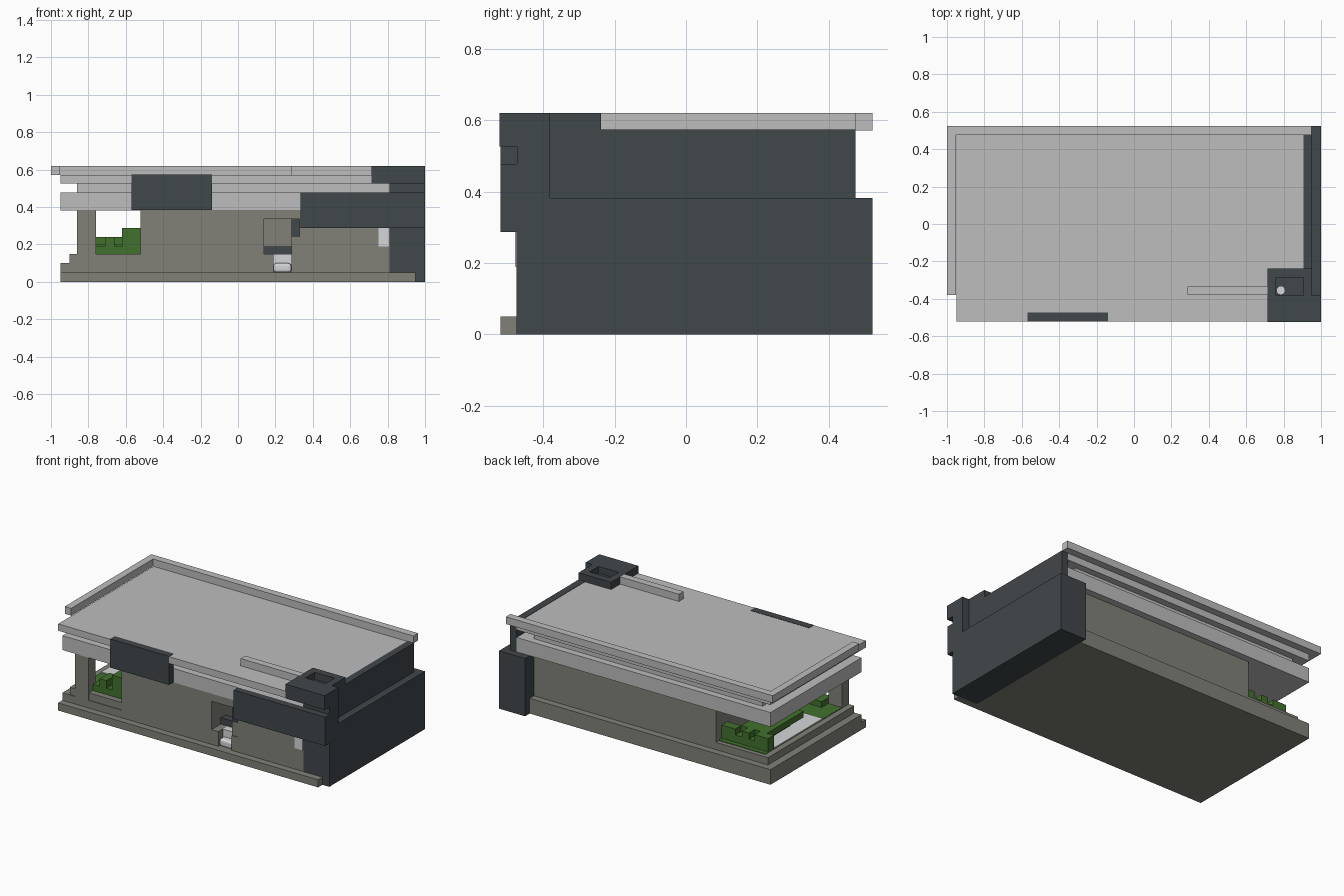
import bpy

old = bpy.data.objects.get("Cube")
if old:
    bpy.data.objects.remove(old, do_unlink=True)


def material(name, rgb):
    m = bpy.data.materials.new(name)
    m.use_nodes = True
    m.diffuse_color = (*rgb, 1)
    m.node_tree.nodes["Principled BSDF"].inputs["Base Color"].default_value = (*rgb, 1)
    return m


LIGHT = material("light grey", (0.51, 0.51, 0.51))
WALL = material("warm grey", (0.22, 0.22, 0.19))
DARK = material("charcoal", (0.053, 0.063, 0.07))
GREEN = material("garden green", (0.055, 0.165, 0.026))
PALE = material("pale grey", (0.66, 0.67, 0.69))


def box(name, x, y, z, mat, bevel=0):
    """Box given by its (low, high) range on each axis."""
    bpy.ops.mesh.primitive_cube_add(size=1, location=[(a + b) / 2 for a, b in (x, y, z)])
    ob = bpy.context.object
    ob.name = name
    ob.scale = [b - a for a, b in (x, y, z)]
    bpy.ops.object.transform_apply(location=False, rotation=False, scale=True)
    ob.data.materials.append(mat)
    if bevel:
        mod = ob.modifiers.new("rounding", "BEVEL")
        mod.width = bevel
        mod.segments = 3
    return ob


def cut(ob, name, x, y, z):
    """Cut a box-shaped opening."""
    cutter = box(name, x, y, z, ob.data.materials[0])
    cutter.hide_render = True
    mod = ob.modifiers.new(name, "BOOLEAN")
    mod.operation = "DIFFERENCE"
    mod.solver = "EXACT"
    mod.object = cutter
    bpy.context.view_layer.objects.active = ob
    bpy.ops.object.modifier_apply(modifier=mod.name)
    bpy.data.objects.remove(cutter, do_unlink=True)


# Stepped foundation
box("base_plinth", (-.95, .81), (-.475, .475), (0, .1), WALL)
box("front_plinth_strip", (-.95, .95), (-.52, -.475), (0, .05), WALL)
box("base_step", (-.9, .81), (-.47, .43), (.1, .148), WALL)

# Main walls with a recessed entrance
body = box("main_walls", (-.52, .81), (-.475, .43), (.05, .385), WALL)
cut(body, "entrance_cut", (.14, .33), (-.6, -.24), (.148, .335))
plinth = bpy.data.objects["base_plinth"]
step = bpy.data.objects["base_step"]
for part in (body, plinth, step):
    cut(part, "stair_cut", (.19, .285), (-.6, -.36), (.05, .16))
box("entrance_sill", (.14, .285), (-.38, -.33), (.148, .19), DARK)
box("entrance_side_block", (.285, .33), (-.47, -.33), (.148, .24), WALL)
box("entrance_lintel", (.285, .33), (-.465, -.33), (.24, .335), DARK)
box("lower_stair", (.19, .285), (-.47, -.36), (.05, .1), PALE, .015)
box("upper_stair", (.19, .285), (-.43, -.36), (.09, .148), PALE)
box("wall_lamp", (.75, .808), (-.479, -.473), (.19, .287), PALE)
box("corner_pillar", (-.86, -.76), (-.475, -.4), (.1, .385), WALL)

# Terrace garden
box("garden_floor", (-.86, -.52), (-.42, .4), (.14, .152), GREEN)
box("garden_path", (-.86, -.65), (-.2, .3), (.151, .157), PALE)
box("garden_bed", (-.81, -.62), (-.07, .31), (.2, .24), GREEN)
box("garden_bed_foot", (-.76, -.66), (0, .25), (.15, .2), GREEN)
for i, (a, b, top) in enumerate([(-.76, -.71, .19), (-.71, -.66, .24),
                                 (-.66, -.62, .19), (-.62, -.52, .287)]):
    box(f"front_shrub_{i + 1}", (a, b), (-.43, -.33), (.148, top), GREEN)
for i, (a, b, top) in enumerate([(-.86, -.76, .24), (-.76, -.72, .2), (-.72, -.67, .24),
                                 (-.67, -.62, .2), (-.62, -.52, .24)]):
    box(f"back_hedge_{i + 1}", (a, b), (.31, .37), (.148, top), GREEN)

# Layered roof
box("lower_roof_slab", (-.95, .905), (-.475, .475), (.382, .477), LIGHT)
box("roof_recess", (-.86, .81), (-.43, .43), (.47, .535), LIGHT)
box("upper_roof_slab", (-.95, .905), (-.475, .475), (.527, .572), LIGHT)
for side, x in (("right", (-.95, -.57)), ("left", (-.14, .714))):
    box(f"roof_front_edge_{side}", x, (-.52, -.475), (.527, .572), LIGHT)
box("back_roof_rim", (-1, .95), (.475, .523), (.572, .62), LIGHT)
box("side_roof_rim", (-1, -.953), (-.38, .475), (.572, .62), LIGHT)
box("roof_bar", (.285, .714), (-.38, -.333), (.572, .62), LIGHT)
box("front_panel", (-.57, -.14), (-.52, -.472), (.385, .574), DARK)

# Dark end tower
box("end_block", (.81, 1), (-.475, .523), (0, .382), DARK)
box("end_wall", (.905, .952), (-.38, .475), (.382, .574), DARK)
box("front_band", (.333, 1), (-.52, -.473), (.287, .477), DARK)
box("tower_front", (.81, 1), (-.474, -.381), (.38, .53), DARK)
box("tower_back", (.81, .95), (-.381, -.24), (.38, .53), DARK)
box("tower_cap_front", (.714, 1), (-.523, -.381), (.526, .62), DARK)
cap = box("tower_cap_back", (.714, .952), (-.381, -.238), (.526, .62), DARK)
cut(cap, "shaft_cut", (.76, .905), (-.4, -.285), (.574, .7))
bpy.ops.mesh.primitive_cylinder_add(vertices=16, radius=.024, depth=.012,
                                    location=(.785, -.355, .579))
lamp = bpy.context.object
lamp.name = "shaft_lamp"
lamp.data.materials.append(PALE)
